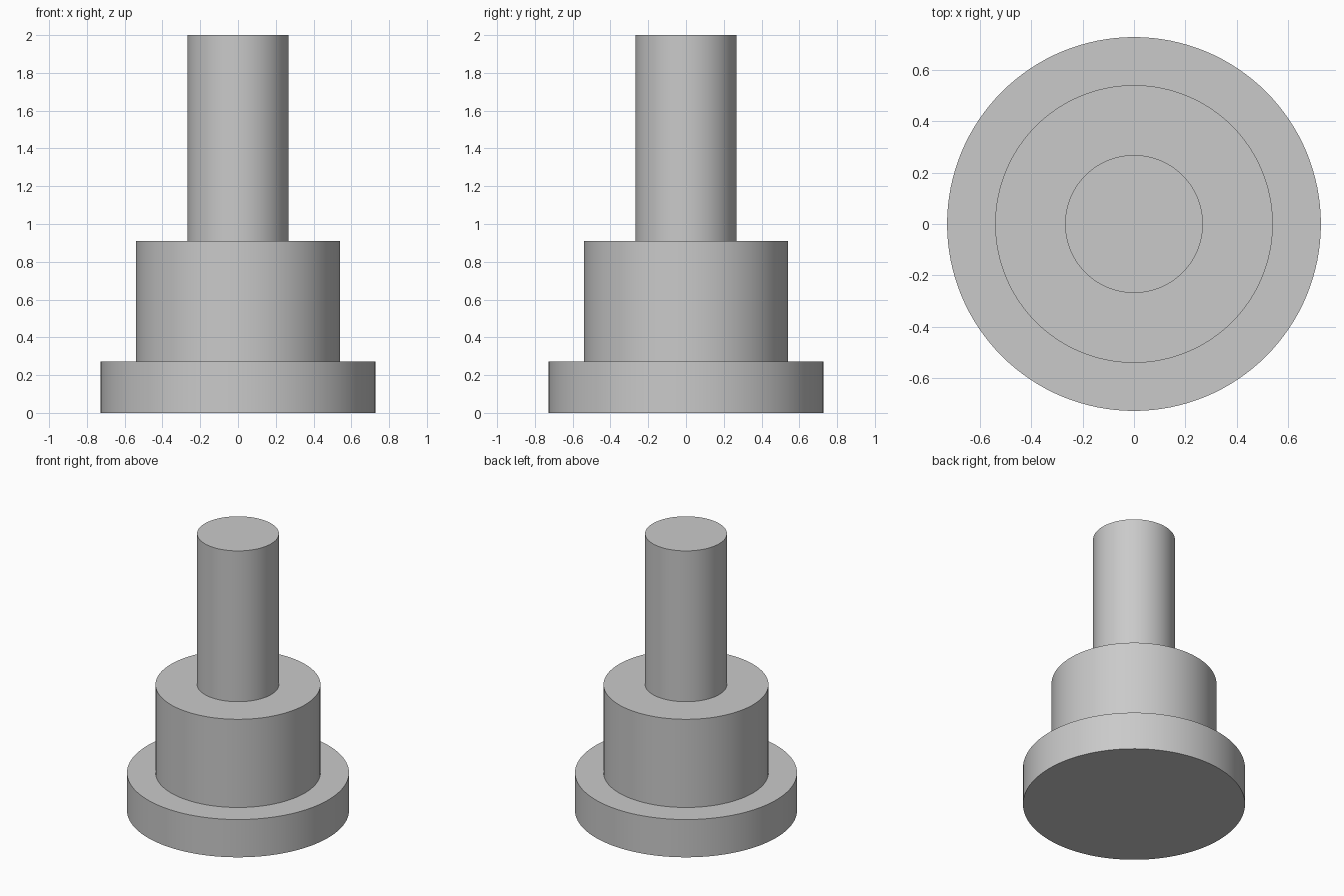
import bpy
import bmesh
import math

cube = bpy.data.objects.get("Cube")
if cube:
    bpy.data.objects.remove(cube, do_unlink=True)

# Plain grey material
grey = bpy.data.materials.new("plain grey")
grey.use_nodes = True
colour = (0.59, 0.59, 0.59, 1)
grey.diffuse_color = colour
grey.node_tree.nodes["Principled BSDF"].inputs["Base Color"].default_value = colour

SEGMENTS = 128

# Stepped outline of the base flange, middle collar and upright shaft: radius, height
profile = [
    (0.727, 0), (0.727, 0.273),
    (0.54, 0.273), (0.54, 0.91),
    (0.268, 0.91), (0.268, 2),
]

# Turn the outline around the z axis and cap both ends
bm = bmesh.new()
rings = []
for radius, height in profile:
    angles = [math.tau * i / SEGMENTS for i in range(SEGMENTS)]
    rings.append([bm.verts.new((radius * math.cos(a), radius * math.sin(a), height))
                  for a in angles])
for lower, upper in zip(rings, rings[1:]):
    for i in range(SEGMENTS):
        j = (i + 1) % SEGMENTS
        bm.faces.new((lower[i], lower[j], upper[j], upper[i]))
bm.faces.new(reversed(rings[0]))
bm.faces.new(rings[-1])
bmesh.ops.recalc_face_normals(bm, faces=bm.faces)

mesh = bpy.data.meshes.new("stepped_shaft")
bm.to_mesh(mesh)
bm.free()
mesh.materials.append(grey)
shaft = bpy.data.objects.new("stepped_shaft", mesh)
bpy.context.collection.objects.link(shaft)

# Smooth round walls with sharp rims
bpy.ops.object.select_all(action="DESELECT")
shaft.select_set(True)
bpy.context.view_layer.objects.active = shaft
bpy.ops.object.shade_smooth_by_angle(angle=math.radians(30))
